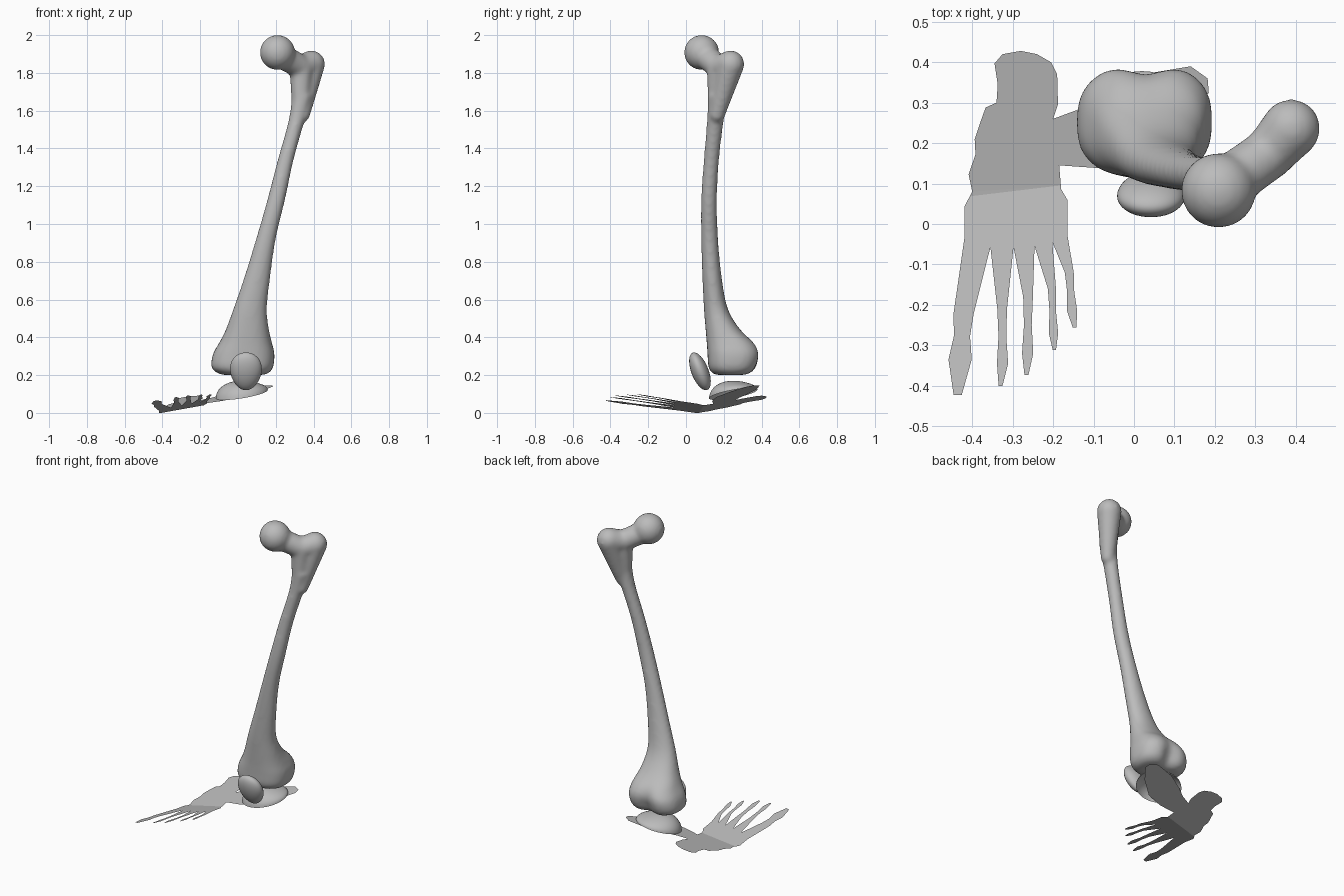
import bpy, bmesh, math
from mathutils import Vector, Matrix

if "Cube" in bpy.data.objects:
    bpy.data.objects.remove(bpy.data.objects["Cube"])

grey = bpy.data.materials.new("bone grey")
grey.diffuse_color = (0.5, 0.5, 0.5, 1)
grey.use_nodes = True
grey.node_tree.nodes["Principled BSDF"].inputs["Base Color"].default_value = grey.diffuse_color


def finish(name, bm, smooth=True):
    me = bpy.data.meshes.new(name)
    bm.to_mesh(me)
    bm.free()
    ob = bpy.data.objects.new(name, me)
    bpy.context.collection.objects.link(ob)
    me.materials.append(grey)
    for p in me.polygons:
        p.use_smooth = smooth
    return ob


def skin(bm, rings, cap_start=True, cap_end=True):
    vs = [[bm.verts.new(p) for p in r] for r in rings]
    n = len(vs[0])
    for a, b in zip(vs, vs[1:]):
        for i in range(n):
            j = (i + 1) % n
            bm.faces.new((a[i], a[j], b[j], b[i]))
    if cap_start:
        bm.faces.new(vs[0][::-1])
    if cap_end:
        bm.faces.new(vs[-1])


def catmull(rows, steps):
    out = []
    for i in range(len(rows) - 1):
        p = [rows[min(max(i + k, 0), len(rows) - 1)] for k in (-1, 0, 1, 2)]
        for s in range(steps):
            t = s / steps
            out.append([b + 0.5 * t * (c - a + t * (2*a - 5*b + 4*c - d + t * (3*(b - c) + d - a)))
                        for a, b, c, d in zip(*p)])
    return out + [list(rows[-1])]


def capsule(bm, a, ra, b, rb):
    """Tapered round-ended limb between two points."""
    a, b = Vector(a), Vector(b)
    rot = (b - a).to_track_quat('Z', 'Y').to_matrix()
    rings = []
    for c, r, lo, hi in ((a, ra, -85, 0), (b, rb, 0, 85)):
        for k in range(9):
            e = math.radians(lo + (hi - lo) * k / 8)
            rings.append([c + rot @ Vector((r * math.cos(e) * math.cos(q), r * math.cos(e) * math.sin(q),
                          r * math.sin(e))) for q in (math.tau * i / 24 for i in range(24))])
    skin(bm, rings)


# femur: shaft sections as z, left, right, front, back, squareness
sections = [
    (.200, -.06, .11, .18, .30, 2.3), (.207, -.10, .155, .145, .345, 2.4), (.24, -.140, .185, .12, .378, 2.6),
    (.31, -.133, .193, .114, .394, 2.6), (.37, -.100, .180, .11, .365, 2.5), (.44, -.065, .164, .104, .288, 2.3),
    (.55, -.025, .153, .095, .222, 2.1), (.71, .030, .170, .087, .190, 2), (.92, .095, .200, .080, .170, 2),
    (1.13, .155, .250, .080, .164, 2), (1.34, .210, .295, .094, .175, 2), (1.55, .268, .354, .111, .200, 2),
    (1.68, .285, .395, .114, .215, 2)]
bm = bmesh.new()
rings = []
for z, l, r, f, b, e in catmull(sections, 5):
    ring = []
    for i in range(48):
        c, s = math.cos(math.tau * i / 48), math.sin(math.tau * i / 48)
        x = (l + r) / 2 + (r - l) / 2 * math.copysign(abs(c) ** (2 / e), c)
        y = (f + b) / 2 + (b - f) / 2 * math.copysign(abs(s) ** (2 / e), s)
        if s > 0:  # shallow groove between the condyles
            y -= .035 * s * math.exp(-((x - .03) / .05) ** 2) * max(0, min(1, (.42 - z) / .15))
        ring.append((x, y, z))
    rings.append(ring)
skin(bm, rings)
# femur: head, neck and trochanter
bmesh.ops.create_uvsphere(bm, u_segments=40, v_segments=24, radius=.093,
                          matrix=Matrix.Translation((.209, .083, 1.908)))
capsule(bm, (.23, .10, 1.89), .066, (.335, .175, 1.83), .064)
capsule(bm, (.335, .175, 1.83), .064, (.388, .236, 1.846), .073)
capsule(bm, (.388, .236, 1.846), .073, (.34, .165, 1.58), .042)
capsule(bm, (.335, .172, 1.82), .062, (.33, .162, 1.60), .045)
bmesh.ops.recalc_face_normals(bm, faces=bm.faces)
femur = finish("femur", bm)
m = femur.modifiers.new("fuse", 'REMESH')
m.mode, m.voxel_size, m.use_smooth_shade = 'VOXEL', .011, True
m = femur.modifiers.new("soften", 'SMOOTH')
m.factor, m.iterations = .5, 10

# kneecap: egg, wide at the top and leaning back
bm = bmesh.new()
bmesh.ops.create_uvsphere(bm, u_segments=40, v_segments=24, radius=1)
for v in bm.verts:
    x, y, t = v.co
    v.co = (.042 + .083 * x * (1 + .14 * t), .074 + .048 * y - .031 * t, .22 + .1 * t)
finish("kneecap", bm)


# folded sheet height shared by foot and shin base
def fold(x, y):
    d = y - .083 - .12 * (x + .285)
    return max(0, .18 * (x + .405) + (.18 * d if d > 0 else -.145 * d))


# shin top: low dome standing on the sheet
bm = bmesh.new()
rings = []
for k in range(11):
    a = math.radians(k * 8.8)
    ring = []
    for i in range(48):
        q = math.tau * i / 48
        x = .02 + .138 * math.cos(a) * math.cos(q)
        y = .25 + .128 * math.cos(a) * math.sin(q)
        z = fold(x, y)
        ring.append((x, y, z + max(.002, .17 - z) * math.sin(a)))
    rings.append(ring)
skin(bm, rings, cap_start=False)
finish("shin_top", bm)

# foot sheet outline: inner side, toes, outer side with link and shin base, heel
outline = [(-.28, .428), (-.325, .42), (-.345, .397), (-.337, .345), (-.34, .30), (-.367, .288),
           (-.382, .246), (-.394, .21), (-.392, .172), (-.409, .123), (-.40, .08), (-.419, .044)]
gaps = [(-.419, -.032), (-.355, -.057), (-.298, -.057), (-.246, -.054), (-.202, -.044)]
# toes: knuckle x, y, end joint x, y, half width, tip x, y
toes = [(-.421, -.22, -.430, -.335, .025, -.436, -.423), (-.326, -.21, -.325, -.345, .012, -.330, -.400),
        (-.262, -.18, -.263, -.320, .012, -.266, -.374), (-.203, -.16, -.199, -.270, .010, -.197, -.312),
        (-.160, -.12, -.153, -.215, .011, -.147, -.256)]
for gap, (kx, ky, jx, jy, w, tx, ty) in zip(gaps, toes):
    mx, my = (kx + jx) / 2, (ky + jy) / 2
    outline += [gap, (kx - w, ky), (mx - w * .8, my), (jx - w * 1.15, jy), (tx - w * .4, ty),
                (tx + w * .4, ty), (jx + w * 1.15, jy), (mx + w * .8, my), (kx + w, ky)]
outline += [(-.165, -.025), (-.165, .06), (-.18, .086), (-.185, .145), (-.084, .138), (.02, .16),
            (.12, .24), (.185, .325), (.182, .36), (.14, .39), (.02, .37), (-.08, .32), (-.138, .283),
            (-.2, .26), (-.188, .296), (-.19, .37), (-.205, .40), (-.24, .42)]
bm = bmesh.new()
face = bm.faces.new([bm.verts.new((x, y, 0)) for x, y in outline])
bmesh.ops.bisect_plane(bm, geom=bm.verts[:] + bm.edges[:] + bm.faces[:], dist=1e-5,
                       plane_co=(-.285, .083, 0), plane_no=(-.12, 1, 0))
bmesh.ops.triangulate(bm, faces=bm.faces[:])
for v in bm.verts:
    v.co.z = fold(v.co.x, v.co.y)
finish("foot_sheet", bm, smooth=False)
